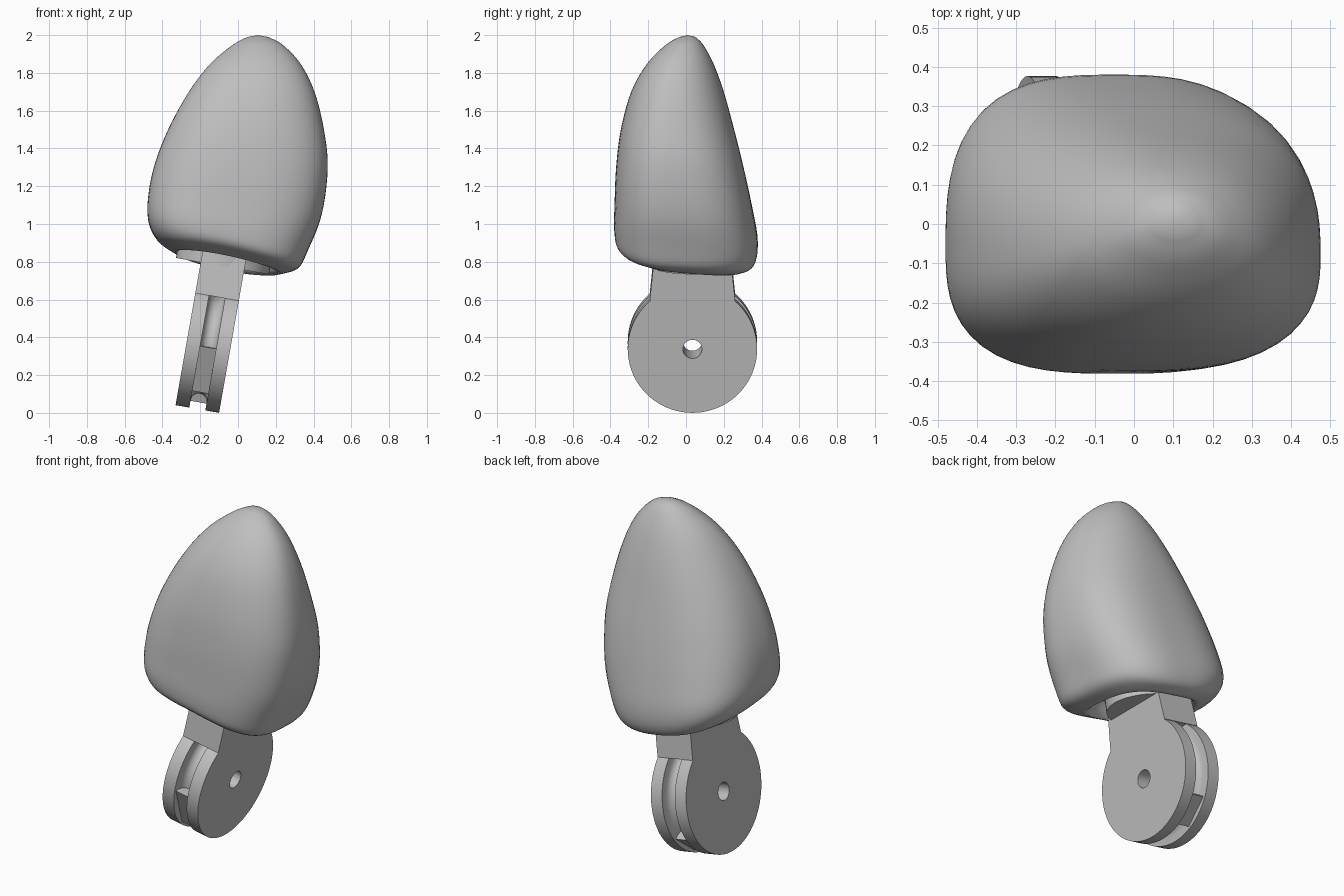
import bpy, bmesh
from math import sin, cos, pi, radians
from mathutils import Matrix, Vector

cube = bpy.data.objects.get("Cube")
if cube:
    bpy.data.objects.remove(cube, do_unlink=True)

grey = bpy.data.materials.new("plain_grey")
grey.use_nodes = True
grey.diffuse_color = (0.52, 0.52, 0.52, 1)
grey.node_tree.nodes["Principled BSDF"].inputs["Base Color"].default_value = grey.diffuse_color

# Leaning frame shared by the hinge parts
HINGE = Matrix.Translation((-0.156, 0.034, 0.358)) @ Matrix.Rotation(radians(10), 4, 'Y')


def finish(name, bm, angle, matrix):
    bmesh.ops.recalc_face_normals(bm, faces=bm.faces)
    bm.transform(matrix)
    mesh = bpy.data.meshes.new(name)
    bm.to_mesh(mesh)
    bm.free()
    obj = bpy.data.objects.new(name, mesh)
    bpy.context.collection.objects.link(obj)
    mesh.materials.append(grey)
    bpy.ops.object.select_all(action='DESELECT')
    obj.select_set(True)
    bpy.context.view_layer.objects.active = obj
    bpy.ops.object.shade_smooth_by_angle(angle=radians(angle))


def bridge(bm, a, b):
    for i in range(len(a)):
        j = (i + 1) % len(a)
        bm.faces.new((a[i], a[j], b[j], b[i]))


def prism(name, bottom, top):
    """Solid between two outlines in the hinge frame."""
    bm = bmesh.new()
    low, high = ([bm.verts.new(p) for p in outline] for outline in (bottom, top))
    bridge(bm, low, high)
    bm.faces.new(low)
    bm.faces.new(high)
    finish(name, bm, 30, HINGE)


def turned(profile, degrees):
    """Place an (x, radius) profile about the hinge axis; angles go from front to below."""
    a = radians(degrees)
    return [(x, -r * cos(a), -r * sin(a)) for x, r in profile]


def spline(rows, steps):
    """Smooth interpolation through the rows."""
    for i in range(len(rows) - 1):
        p0, p1, p2, p3 = (Vector(rows[min(max(i + d, 0), len(rows) - 1)]) for d in (-1, 0, 1, 2))
        for s in range(steps):
            t = s / steps
            yield (p1 * 2 + (p2 - p0) * t + (p0 * 2 - p1 * 5 + p2 * 4 - p3) * t**2
                   + (p1 * 3 - p0 - p2 * 3 + p3) * t**3) / 2
    yield Vector(rows[-1])


# Head: rounded sections given as height, left, right, front, back, squareness
sections = [
    (.80, -.35, .24, -.28, .30, 2.7),
    (.84, -.43, .32, -.36, .36, 2.8),
    (.93, -.475, .37, -.38, .38, 2.9),
    (1.1, -.475, .445, -.378, .35, 2.8),
    (1.3, -.445, .475, -.37, .305, 2.6),
    (1.5, -.37, .455, -.345, .255, 2.4),
    (1.7, -.26, .405, -.29, .2, 2.2),
    (1.85, -.145, .33, -.205, .145, 2.1),
    (1.95, -.025, .235, -.105, .09, 2),
    (1.99, .05, .16, -.035, .05, 2),
]
SEGMENTS = 64


def section(bm, z, x0, x1, y0, y1, power, scale=1.0, lift=0.0):
    ring = []
    low = min(max((1.35 - z) / 0.5, 0), 1)
    low = low * low * (3 - 2 * low)
    rim = min(max((0.97 - z) / 0.15, 0), 1)
    middle = (y0 + y1) / 2 - 0.07 * (y1 - y0)
    for i in range(SEGMENTS):
        a = 2 * pi * i / SEGMENTS
        c, s = cos(a), sin(a)
        k = scale / (abs(c) ** power + abs(s) ** power) ** (1 / power)
        x = (x0 + x1) / 2 + (x1 - x0) / 2 * c * k
        y = middle + (y1 - middle if s > 0 else middle - y0) * s * k
        arch = 1 - ((x + 0.08) / 0.35) ** 2
        drop = low * (0.2 * x + 0.07 * y) + rim * (0.01 + 0.08 * y * arch)
        ring.append(bm.verts.new((x, y, z + lift - drop)))
    return ring


bm = bmesh.new()
# Hollow underside first, then the outer skin
rings = [section(bm, *sections[0], scale=s, lift=h)
         for s, h in ((0.78, 0.09), (0.84, 0.05), (0.86, 0.01), (0.93, -0.008))]
rings += [section(bm, *row) for row in spline(sections, 5)]
for a, b in zip(rings, rings[1:]):
    bridge(bm, a, b)
bm.faces.new(rings[0])
tip = bm.verts.new((0.105, 0.008, 2))
for i in range(SEGMENTS):
    bm.faces.new((rings[-1][i], rings[-1][(i + 1) % SEGMENTS], tip))
finish("head", bm, 60, Matrix())

# Hinge wheel with a centre hole and a round-bottomed groove
W, R, G = 0.117, 0.3425, 0.043
groove = [(G * cos(t * pi / 8), 0.303 - G * sin(t * pi / 8)) for t in range(9)]
profile = [(-W, 0.05), (W, 0.05), (W, R), (G, R)] + groove + [(-G, R), (-W, R)]
bm = bmesh.new()
rings = [[bm.verts.new(p) for p in turned(profile, 3.75 * k)] for k in range(96)]
for k in range(96):
    bridge(bm, rings[k - 1], rings[k])
finish("hinge_wheel", bm, 35, HINGE)

# Flat stops filling parts of the groove
stop = [(-G, 0.2), (G, 0.2), (G, 0.33), (-G, 0.33)]
for name, start, end in (("front_stop", 2, 50), ("back_stop", 112, 145)):
    prism(name, turned(stop, start), turned(stop, end))

# Tapered neck joining wheel and head
prism("neck", *([(x * W, y * h, z) for x, y in ((-1, -1), (1, -1), (1, 1), (-1, 1))]
                for h, z in ((0.226, 0.26), (0.195, 0.56))))

# Collar closing the hollow around the neck
prism("neck_collar", *([(0.25 * cos(t * pi / 24), 0.21 * sin(t * pi / 24), z) for t in range(48)]
                       for z in (0.425, 0.52)))
